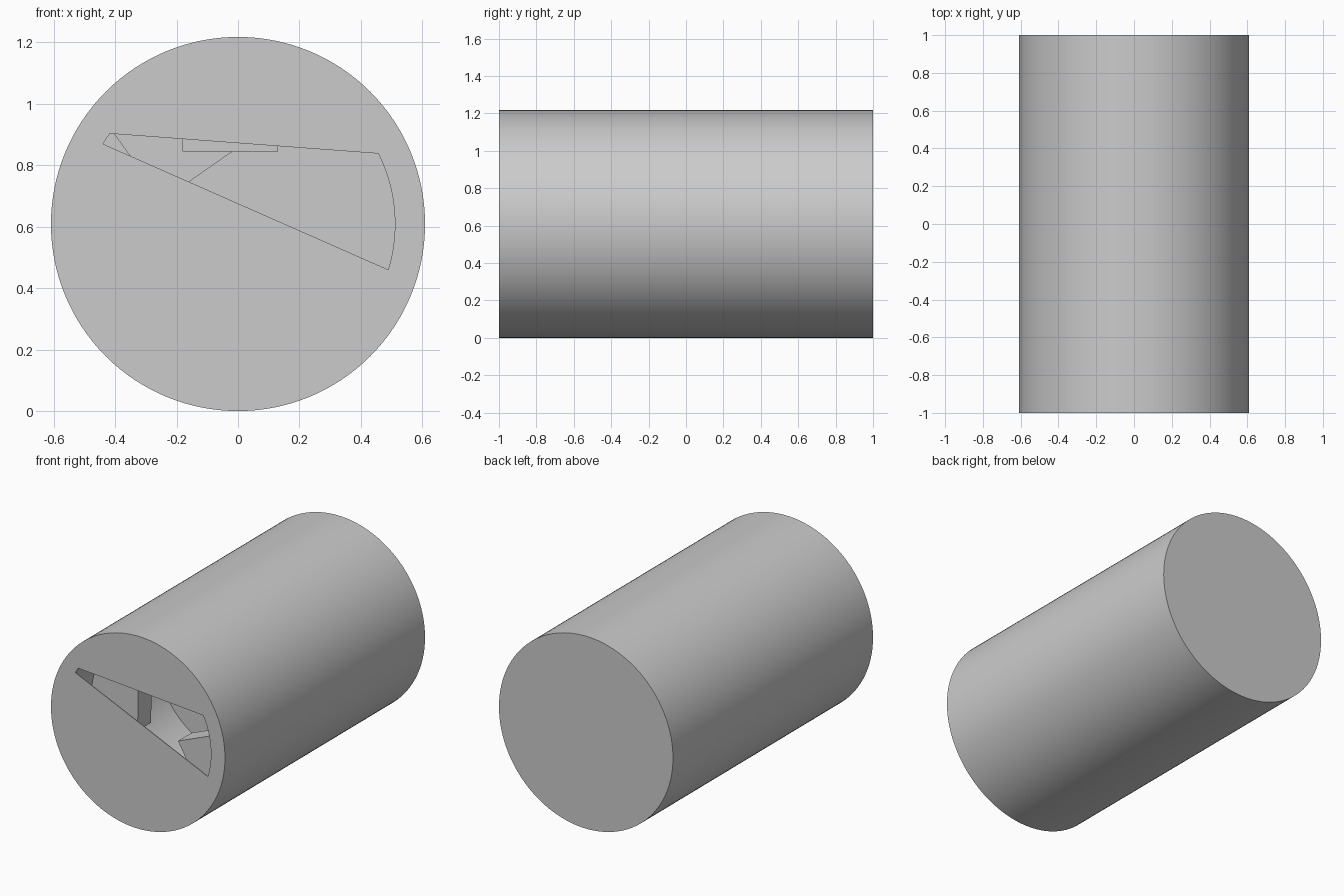
import bpy, bmesh, math

if "Cube" in bpy.data.objects:
    bpy.data.objects.remove(bpy.data.objects["Cube"])

R, RI, CZ, SEG = 0.609, 0.512, 0.609, 128   # outer radius, bore radius, axis height


def arc(a0, a1, n=12, r=RI):
    """Points (x, z) on a circle about the axis, angles in degrees."""
    out = []
    for i in range(n + 1):
        a = math.radians(a0 + (a1 - a0) * i / n)
        out.append((r * math.cos(a), CZ + r * math.sin(a)))
    return out


def ang(x, z):
    return math.degrees(math.atan2(z - CZ, x))


def prism(name, pts, y0, y1):
    """Extrude an x-z outline from y0 to y1."""
    bm = bmesh.new()
    face = bm.faces.new([bm.verts.new((x, y0, z)) for x, z in pts])
    ext = bmesh.ops.extrude_face_region(bm, geom=[face])
    for v in ext["geom"]:
        if isinstance(v, bmesh.types.BMVert):
            v.co.y = y1
    bmesh.ops.recalc_face_normals(bm, faces=bm.faces)
    me = bpy.data.meshes.new(name)
    bm.to_mesh(me)
    bm.free()
    ob = bpy.data.objects.new(name, me)
    bpy.context.collection.objects.link(ob)
    return ob


def activate(ob):
    bpy.ops.object.select_all(action="DESELECT")
    ob.select_set(True)
    bpy.context.view_layer.objects.active = ob


def cut(ob, cutter):
    mod = ob.modifiers.new("cut", "BOOLEAN")
    mod.operation = "DIFFERENCE"
    mod.solver = "EXACT"
    mod.object = cutter
    activate(ob)
    bpy.ops.object.modifier_apply(modifier=mod.name)
    bpy.data.objects.remove(cutter, do_unlink=True)


# Drum body with a closed bore behind a thin front skin
drum = prism("drum", arc(0, 360 - 360 / SEG, SEG - 1, R), -1, 1)
cut(drum, prism("bore_cutter", arc(0, 360 - 360 / SEG, SEG - 1), -0.995, -0.07))

# Wedge-shaped window through the front skin
window = arc(ang(0.49, 0.46), ang(0.46, 0.84), 16, 0.511) \
    + arc(ang(-0.42, 0.905), ang(-0.44, 0.87), 2, 0.511)
cut(drum, prism("window_cutter", window, -1.1, -0.95))
activate(drum)
bpy.ops.object.shade_smooth_by_angle(angle=math.radians(30))

# Front layer of inner baffles
Y1, Y2, T = -0.733, -0.467, 0.135
prism("left_baffle",
      [(-0.19, 0.466), (-0.185, 0.735), (-0.31, 0.775), (-0.40, 0.90)]
      + arc(ang(-0.415, 0.91), 200, 12), Y1, Y1 + T)
prism("top_baffle",
      [(-0.18, 0.845), (0.13, 0.845)] + arc(75, 111, 8), Y1, Y1 + T)

# Rear layer of inner baffles
prism("upper_baffle",
      [(-0.19, 0.725), (0.16, 0.97)] + arc(68, 172, 16), Y2, Y2 + T)
prism("lower_baffle",
      [(-0.093, 0.326), (0.03, 0.115)] + arc(-80, -20, 12) + [(0.30, 0.487)],
      Y2, Y2 + T)
